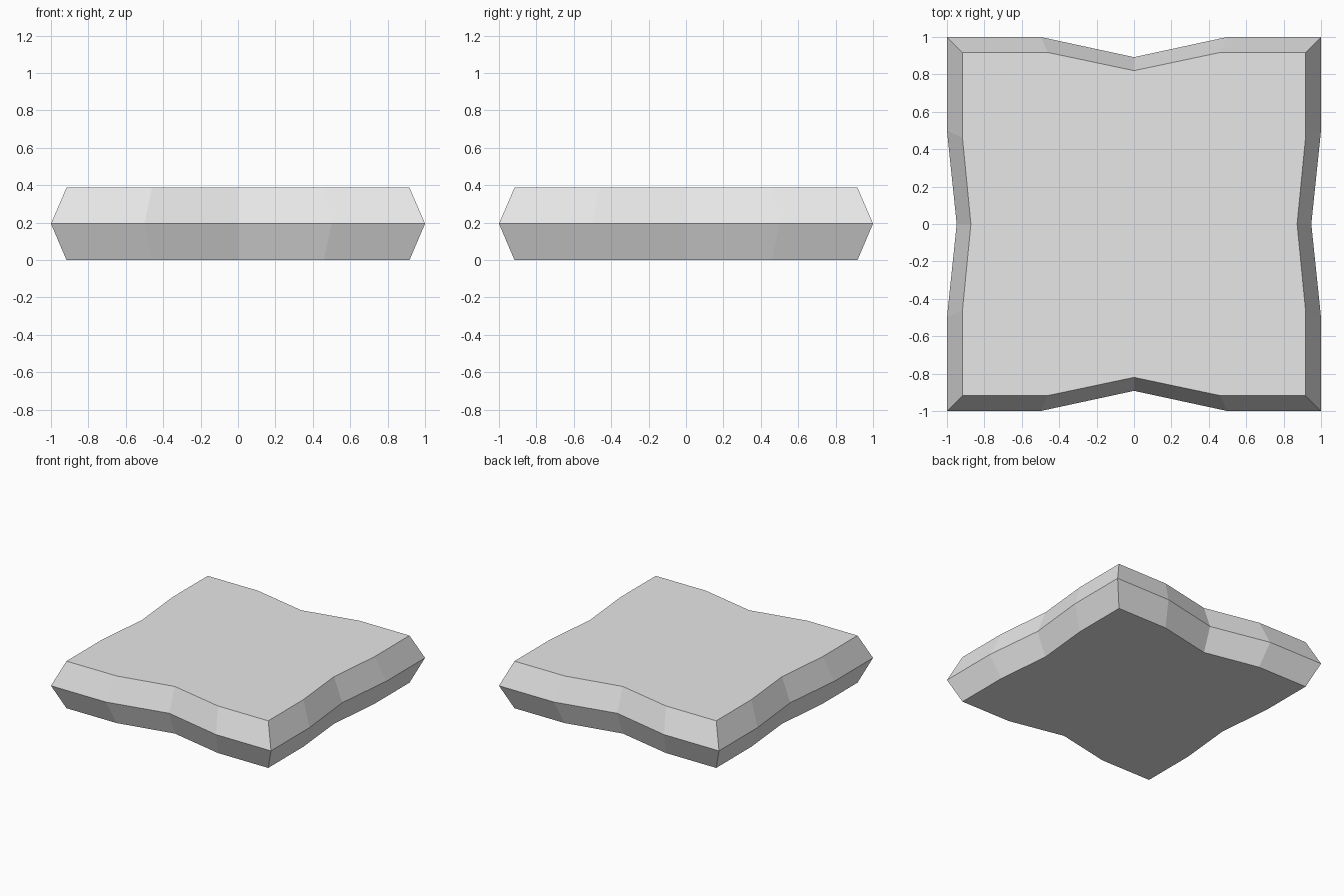
import bpy
import bmesh

cube = bpy.data.objects.get("Cube")
if cube:
    bpy.data.objects.remove(cube, do_unlink=True)


def outline(corner, shoulder, notch_x, notch_y):
    """Counter-clockwise square outline with a shallow notch in every side."""
    half = [(corner, -corner), (corner, -shoulder), (notch_x, 0), (corner, shoulder),
            (corner, corner), (shoulder, corner), (0, notch_y), (-shoulder, corner)]
    return half + [(-x, -y) for x, y in half]


def merged(points):
    """Drop repeated points, keeping their order."""
    return list(dict.fromkeys(points))


# Stone colour
stone = bpy.data.materials.new("stone grey")
stone.use_nodes = True
grey = (0.8, 0.8, 0.8, 1)
stone.diffuse_color = grey
stone.node_tree.nodes["Principled BSDF"].inputs["Base Color"].default_value = grey

# Slab: wide waist between two matching inset caps
cap = merged(outline(0.917, 0.46, 0.872, 0.82))
waist = merged(outline(1.0, 0.5, 0.948, 0.892))
bm = bmesh.new()
rings = [[bm.verts.new((x, y, z)) for x, y in shape]
         for shape, z in ((cap, 0), (waist, 0.194), (cap, 0.387))]
for low, high in zip(rings, rings[1:]):
    for i in range(len(low)):
        j = (i + 1) % len(low)
        bm.faces.new((low[i], low[j], high[j], high[i]))
bm.faces.new(rings[-1])
bm.faces.new(reversed(rings[0]))
bmesh.ops.recalc_face_normals(bm, faces=bm.faces)

mesh = bpy.data.meshes.new("floor_slab")
bm.to_mesh(mesh)
bm.free()
mesh.materials.append(stone)
slab = bpy.data.objects.new("floor_slab", mesh)
bpy.context.collection.objects.link(slab)
